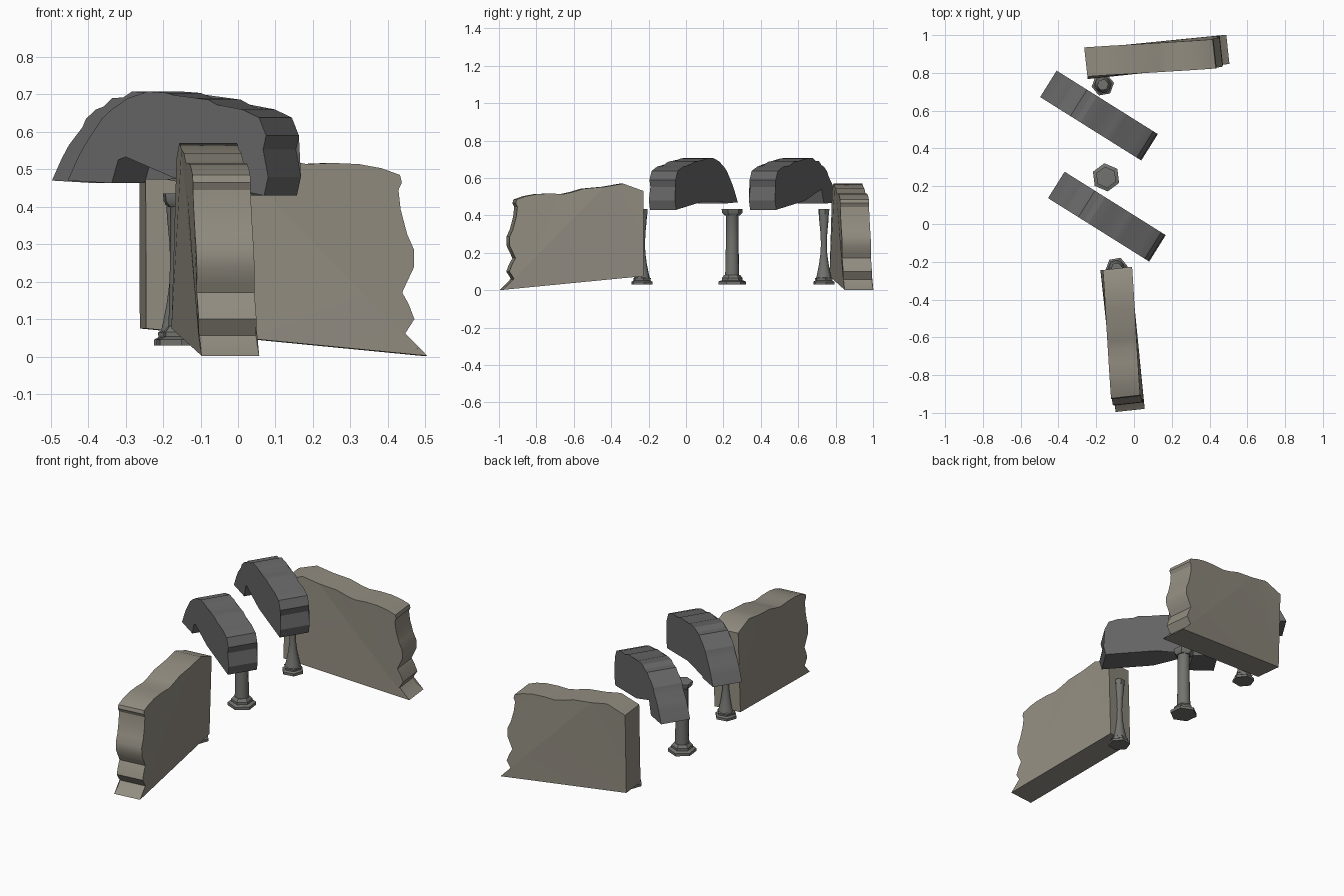
import bpy, bmesh, math
from mathutils import Vector

if "Cube" in bpy.data.objects:
    bpy.data.objects.remove(bpy.data.objects["Cube"])


def material(name, rgb):
    m = bpy.data.materials.new(name)
    m.diffuse_color = (*rgb, 1)
    m.use_nodes = True
    m.node_tree.nodes["Principled BSDF"].inputs["Base Color"].default_value = m.diffuse_color
    return m


WALL = material("weathered beige stone", (0.29, 0.268, 0.22))
ARCH = material("dark grey stone", (0.135, 0.135, 0.138))
COLUMN = material("mid grey stone", (0.17, 0.17, 0.16))


def finish(name, bm, mat, angle):
    bmesh.ops.recalc_face_normals(bm, faces=bm.faces)
    me = bpy.data.meshes.new(name)
    bm.to_mesh(me)
    bm.free()
    me.materials.append(mat)
    ob = bpy.data.objects.new(name, me)
    bpy.context.collection.objects.link(ob)
    bpy.ops.object.select_all(action='DESELECT')
    ob.select_set(True)
    bpy.context.view_layer.objects.active = ob
    bpy.ops.object.shade_smooth_by_angle(angle=math.radians(angle))
    return ob


def slab(name, profile, origin, deg, thick, mat, angle, lean=lambda s: 0):
    """Upright (s, z) outline, thickened sideways and turned by deg about z."""
    a = math.radians(deg)
    d = Vector((math.cos(a), math.sin(a), 0))
    n = Vector((-d.y, d.x, 0))
    o = Vector((*origin, 0))
    bm = bmesh.new()
    sides = []
    for t in (0, thick):
        sides.append([bm.verts.new(o + d * s + n * (t + lean(s) * z) + Vector((0, 0, z)))
                      for s, z in profile])
    for ring in sides:
        bm.faces.new(ring)
    for i in range(len(profile)):
        j = (i + 1) % len(profile)
        bm.faces.new((sides[0][i], sides[0][j], sides[1][j], sides[1][i]))
    bmesh.ops.triangulate(bm, faces=[f for f in bm.faces if len(f.verts) > 4])
    return finish(name, bm, mat, angle)


def lathe(bm, profile, sides, centre, turn):
    rings = []
    for r, z in profile:
        rings.append([bm.verts.new((centre[0] + r * math.cos(turn + math.tau * k / sides),
                                    centre[1] + r * math.sin(turn + math.tau * k / sides), z))
                      for k in range(sides)])
    for lo, hi in zip(rings, rings[1:]):
        for k in range(sides):
            m = (k + 1) % sides
            bm.faces.new((lo[k], lo[m], hi[m], hi[k]))
    bm.faces.new(rings[0])
    bm.faces.new(rings[-1])


# Broken walls: sloping foot, wavy top, ragged far end
wall_profile = [
    (0, 0.075), (0, 0.53), (0.11, 0.57), (0.21, 0.553), (0.32, 0.543),
    (0.38, 0.525), (0.43, 0.514), (0.50, 0.517), (0.57, 0.514), (0.63, 0.503),
    (0.68, 0.485), (0.685, 0.465), (0.676, 0.445), (0.682, 0.393), (0.70, 0.326),
    (0.718, 0.286), (0.718, 0.238), (0.697, 0.193), (0.687, 0.171), (0.705, 0.139),
    (0.72, 0.10), (0.692, 0.056), (0.715, 0.03), (0.755, 0.002)]
for name, origin, deg in (("front_wall", (-0.18, -0.245), -83.7),
                          ("back_wall", (-0.245, 0.765), 6.3)):
    slab(name, wall_profile, origin, deg, 0.155, WALL, 30,
         lean=lambda s: 0.03 - 0.07 * s / 0.75)

# Arch fragments: (fraction of length, height)
arch_profile = [
    (0, 0.47), (0.05, 0.53), (0.085, 0.565), (0.145, 0.603), (0.17, 0.635),
    (0.22, 0.66), (0.26, 0.668), (0.30, 0.69), (0.355, 0.692), (0.40, 0.708),
    (0.50, 0.704), (0.56, 0.69), (0.64, 0.69), (0.70, 0.686), (0.77, 0.665),
    (0.87, 0.66), (0.955, 0.638), (0.99, 0.59), (0.975, 0.553), (1.0, 0.48),
    (0.98, 0.43), (0.53, 0.477), (0.26, 0.54), (0.22, 0.463)]
arch_outline = [(f * 0.632, z) for f, z in arch_profile]
for name, origin in (("front_arch", (-0.455, 0.137)), ("back_arch", (-0.497, 0.672))):
    slab(name, arch_outline, origin, -32.1, 0.165, ARCH, 25)

# Straight middle column: hexagonal base and cap, round shaft
c, t = (-0.148, 0.247), math.radians(97)
bm = bmesh.new()
lathe(bm, [(0.075, 0.03), (0.075, 0.046), (0.056, 0.053), (0.056, 0.066), (0.042, 0.082)], 6, c, t)
lathe(bm, [(0.038, 0.07), (0.037, 0.12), (0.034, 0.25), (0.034, 0.40), (0.04, 0.412)], 12, c, t)
lathe(bm, [(0.042, 0.40), (0.055, 0.415), (0.057, 0.435)], 6, c, t)
finish("middle_column", bm, COLUMN, 35)

# Waisted end columns
for name, c in (("front_column", (-0.092, -0.235)), ("back_column", (-0.165, 0.737))):
    bm = bmesh.new()
    t = math.radians(10)
    lathe(bm, [(0.06, 0.03), (0.06, 0.045), (0.048, 0.052), (0.05, 0.064), (0.04, 0.07)], 6, c, t)
    lathe(bm, [(0.042, 0.065), (0.035, 0.095), (0.026, 0.14), (0.018, 0.20), (0.016, 0.25),
               (0.019, 0.31), (0.025, 0.37), (0.027, 0.41)], 12, c, t)
    lathe(bm, [(0.03, 0.405), (0.031, 0.435)], 6, c, t)
    finish(name, bm, COLUMN, 35)
